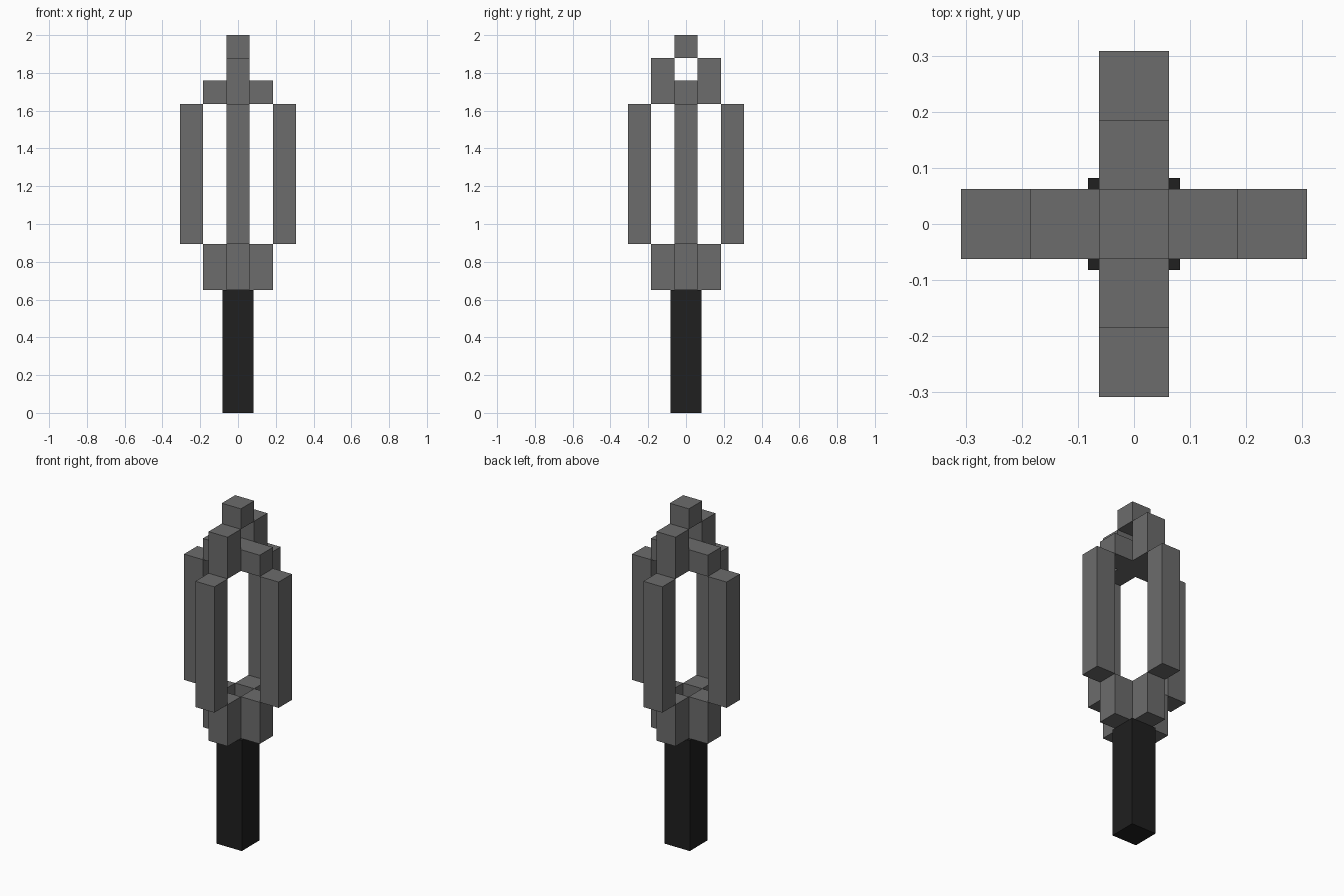
import bpy

if "Cube" in bpy.data.objects:
    bpy.data.objects.remove(bpy.data.objects["Cube"])


def make_material(name, rgb):
    mat = bpy.data.materials.new(name)
    mat.use_nodes = True
    colour = (*rgb, 1.0)
    mat.diffuse_color = colour
    mat.node_tree.nodes["Principled BSDF"].inputs["Base Color"].default_value = colour
    return mat


steel = make_material("steel grey", (0.15, 0.15, 0.15))
grip = make_material("grip black", (0.014, 0.014, 0.014))


def box(name, mat, x, y, z):
    """Box spanning the (min, max) pairs given for each axis."""
    spans = (x, y, z)
    bpy.ops.mesh.primitive_cube_add(size=1, location=[(a + b) / 2 for a, b in spans])
    obj = bpy.context.object
    obj.name = name
    obj.scale = [b - a for a, b in spans]
    bpy.ops.object.transform_apply(location=False, rotation=False, scale=True)
    obj.data.materials.append(mat)
    return obj


# Grid of the blocky head: half a bar, one step out, two steps out
A, B, C = 0.062, 0.185, 0.308
BAR = (-A, A)
GRIP_TOP, COLLAR_TOP, FLANGE_TOP, BRIDGE_TOP, CAP_BASE = 0.65, 0.895, 1.635, 1.76, 1.88

# Handle
box("handle", grip, (-0.082, 0.082), (-0.082, 0.082), (0, GRIP_TOP))

# Four arms: collar block, tall flange and, front and back, a shoulder
for side, axis, sign in (("left", 0, 1), ("right", 0, -1), ("back", 1, 1), ("front", 1, -1)):
    def arm(part, near, far, z):
        reach = tuple(sorted((sign * near, sign * far)))
        x, y = (reach, BAR) if axis == 0 else (BAR, reach)
        box(f"{side}_{part}", steel, x, y, z)

    arm("collar", A, B, (GRIP_TOP, COLLAR_TOP))
    arm("flange", B, C, (COLLAR_TOP, FLANGE_TOP))
    if axis == 1:
        arm("shoulder", A, B, (FLANGE_TOP, CAP_BASE))

# Bridge across the top, and the cap above the gap
box("bridge", steel, (-B, B), BAR, (FLANGE_TOP, BRIDGE_TOP))
box("cap", steel, BAR, BAR, (CAP_BASE, 2))
